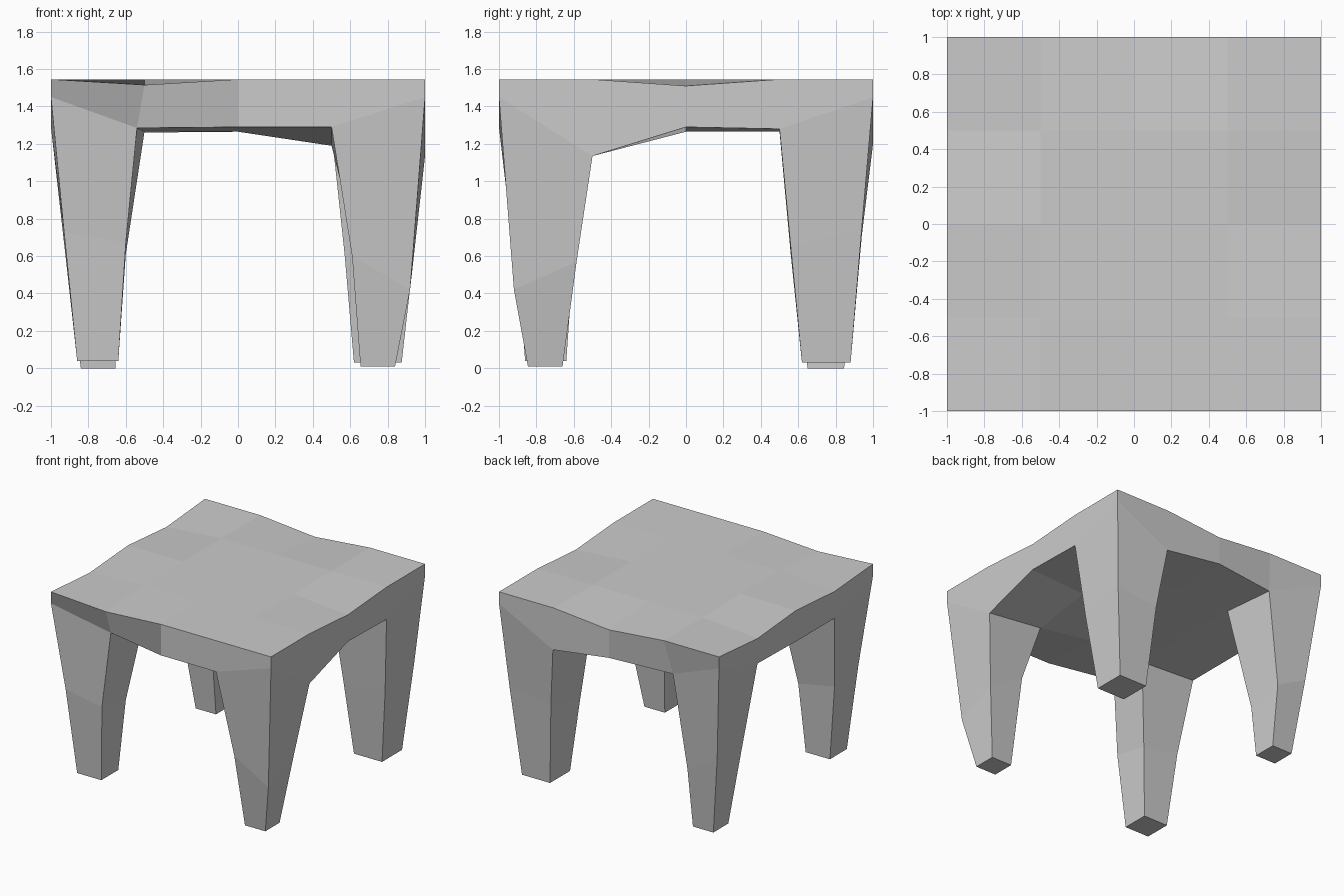
import bpy, bmesh

if "Cube" in bpy.data.objects:
    bpy.data.objects.remove(bpy.data.objects["Cube"])

TOP, UNDER = 1.545, 1.265
N = 5  # grid points per side, spaced 0.5 from -1 to 1

# small dips along the tabletop rim, keyed by grid index (i = x, j = y)
dips = {(1, 0): 0.03, (4, 2): 0.035, (2, 4): 0.045, (0, 1): 0.035, (0, 3): 0.04}

# positions of the lower rim that differ from the plain underside
rim = {
    (1, 0): (-0.54, -0.88, 1.285), (2, 0): (0, -1, 1.29), (3, 0): (0.5, -1, 1.29),
    (1, 4): (-0.54, 0.94, 1.26), (2, 4): (0, 1, 1.27), (3, 4): (0.51, 1, 1.20),
    (0, 1): (-1, -0.5, 1.29), (0, 2): (-1, 0, 1.29), (0, 3): (-1, 0.5, 1.30),
    (4, 1): (1, -0.5, 1.135), (4, 2): (1, 0, 1.29), (4, 3): (1, 0.5, 1.28),
    (3, 1): (0.5, -0.5, 1.19),
}

# legs: (x sign, y sign), knee (outer x, inner x, outer y, inner y, z outer, z inner-x, z inner-y),
# foot (outer x, inner x, outer y, inner y, z)
legs = [
    ((-1, -1), (0.93, 0.60, 0.91, 0.60, 0.73, 0.67, 0.67), (0.86, 0.64, 0.86, 0.64, 0.04)),
    ((1, -1), (0.92, 0.61, 0.92, 0.585, 0.42, 0.60, 0.57), (0.84, 0.655, 0.845, 0.66, 0.01)),
    ((1, 1), (0.945, 0.57, 0.94, 0.56, 0.75, 0.71, 0.65), (0.875, 0.62, 0.88, 0.62, 0.03)),
    ((-1, 1), (0.92, 0.65, 0.91, 0.60, 0.64, 0.50, 0.58), (0.84, 0.655, 0.845, 0.65, 0.0)),
]

bm = bmesh.new()

# tabletop: upper and lower grids
upper, lower = {}, {}
for i in range(N):
    for j in range(N):
        x, y = i * 0.5 - 1, j * 0.5 - 1
        corner = i in (0, 4) and j in (0, 4)
        upper[i, j] = bm.verts.new((x, y, TOP - dips.get((i, j), 0)))
        lower[i, j] = bm.verts.new(rim.get((i, j), (x, y, 1.45 if corner else UNDER)))


def cell(i, j):
    return [(i, j), (i + 1, j), (i + 1, j + 1), (i, j + 1)]


for i in range(N - 1):
    for j in range(N - 1):
        bm.faces.new([upper[k] for k in cell(i, j)])
        if not (i in (0, 3) and j in (0, 3)):  # corners stay open for the legs
            bm.faces.new([lower[k] for k in reversed(cell(i, j))])

# apron around the four sides
border = ([(k, 0) for k in range(4)] + [(4, k) for k in range(4)]
          + [(4 - k, 4) for k in range(4)] + [(0, 4 - k) for k in range(4)])
for a, b in zip(border, border[1:] + border[:1]):
    bm.faces.new([lower[a], lower[b], upper[b], upper[a]])


# legs: bridge rings from each open corner down to the foot
def ring(sx, sy, xo, xi, yo, yi, zo, za, zb):
    points = [(xo, yo, zo), (xi, yo, za), (xi, yi, za + zb - zo), (xo, yi, zb)]
    return [bm.verts.new((sx * x, sy * y, z)) for x, y, z in points]


for (sx, sy), knee, foot in legs:
    ci, cj = 2 + 2 * sx, 2 + 2 * sy
    ii, ij = ci - sx, cj - sy
    rings = [[lower[ci, cj], lower[ii, cj], lower[ii, ij], lower[ci, ij]],
             ring(sx, sy, *knee),
             ring(sx, sy, *foot, foot[4], foot[4])]
    for r0, r1 in zip(rings, rings[1:]):
        for k in range(4):
            n = (k + 1) % 4
            bm.faces.new([r0[k], r0[n], r1[n], r1[k]])
    bm.faces.new(rings[-1])

bmesh.ops.recalc_face_normals(bm, faces=bm.faces)
mesh = bpy.data.meshes.new("table")
bm.to_mesh(mesh)
bm.free()
bpy.context.collection.objects.link(bpy.data.objects.new("table", mesh))
